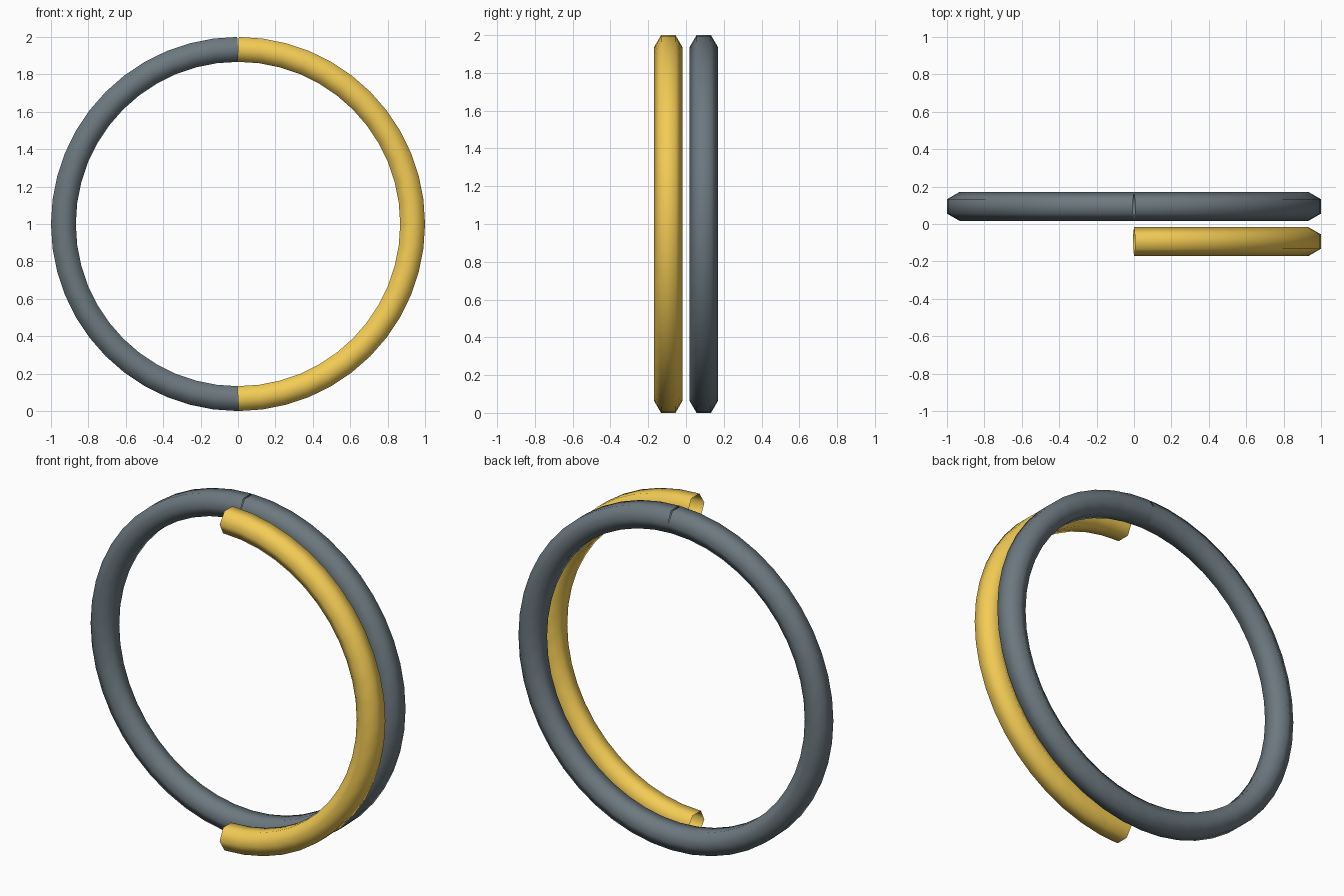
import bpy, bmesh
from math import sin, cos, pi

if "Cube" in bpy.data.objects:
    bpy.data.objects.remove(bpy.data.objects["Cube"])

RING, TUBE, SIDES = 0.9336, 0.0767, 6


def arc_tube(name, y, sweep, segments, color):
    """Open-ended hexagonal tube swept clockwise from the top of the circle."""
    bm = bmesh.new()
    step = sweep / segments
    rings = []
    for i in range(segments + 1):
        a = i * step
        # end sections stand square to the first and last straight segment
        tilt = a + (step / 2 if i == 0 else -step / 2 if i == segments else 0)
        ring = []
        for k in range(SIDES):
            t = 2 * pi * k / SIDES
            out, side = TUBE * sin(t), TUBE * cos(t)
            ring.append(bm.verts.new((RING * sin(a) + out * sin(tilt),
                                      y + side,
                                      1 + RING * cos(a) + out * cos(tilt))))
        rings.append(ring)
    for r0, r1 in zip(rings, rings[1:]):
        for k in range(SIDES):
            n = (k + 1) % SIDES
            bm.faces.new((r0[k], r0[n], r1[n], r1[k])).smooth = True
    # make sure the faces point away from the tube centre
    bm.normal_update()
    f = bm.faces[:][0]
    c = f.calc_center_median()
    mid = sum((v.co for v in rings[0] + rings[1]), c * 0) / (2 * SIDES)
    if f.normal.dot(c - mid) < 0:
        bmesh.ops.reverse_faces(bm, faces=bm.faces[:])
    mesh = bpy.data.meshes.new(name)
    bm.to_mesh(mesh)
    bm.free()
    mat = bpy.data.materials.new(name + "_colour")
    mat.diffuse_color = color
    mat.use_nodes = True
    mat.node_tree.nodes["Principled BSDF"].inputs["Base Color"].default_value = mat.diffuse_color
    mesh.materials.append(mat)
    obj = bpy.data.objects.new(name, mesh)
    bpy.context.collection.objects.link(obj)
    return obj


# full grey track ring behind, half yellow progress arc in front
arc_tube("track_ring", 0.094, 2 * pi, 48, (0.15, 0.19, 0.215, 1))
arc_tube("progress_arc", -0.094, pi, 24, (0.9, 0.6, 0.09, 1))
